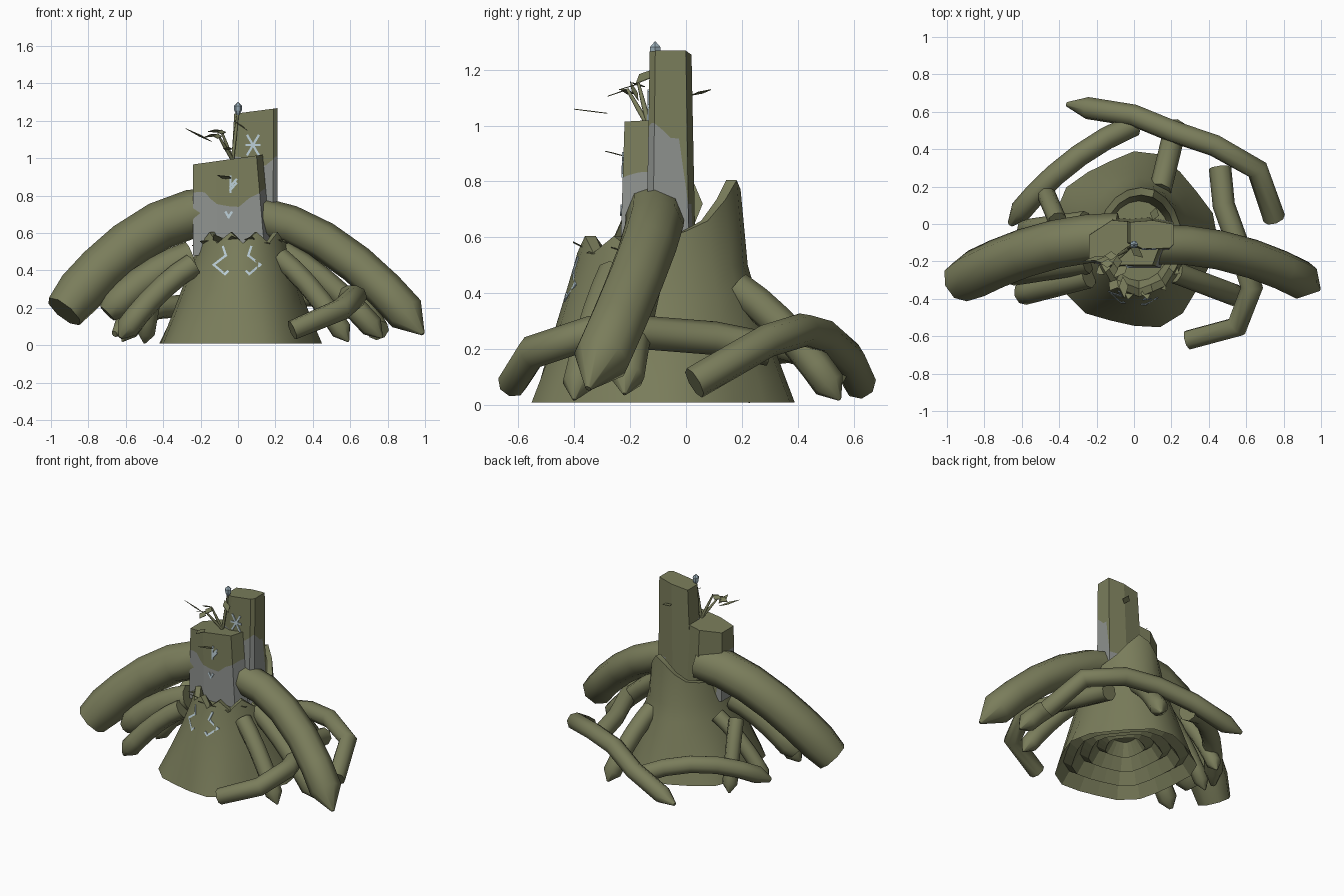
import bpy, bmesh, math, random
from mathutils import Vector

random.seed(4)
if "Cube" in bpy.data.objects:
    bpy.data.objects.remove(bpy.data.objects["Cube"])


def material(name, rgb):
    m = bpy.data.materials.new(name)
    m.use_nodes = True
    m.diffuse_color = (*rgb, 1)
    m.node_tree.nodes["Principled BSDF"].inputs["Base Color"].default_value = (*rgb, 1)
    return m


BARK = material("mossy bark", (.195, .205, .105))
STONE = material("grey stone", (.27, .285, .27))
RUNE = material("pale blue rune", (.5, .62, .68))
GEM = material("blue gem", (.33, .43, .49))


def activate(obj):
    bpy.ops.object.select_all(action='DESELECT')
    obj.select_set(True)
    bpy.context.view_layer.objects.active = obj


def smooth(obj, angle):
    activate(obj)
    bpy.ops.object.shade_smooth_by_angle(angle=math.radians(angle))


def loft(name, rings, mats, open_bottom=False):
    """Skin equal-length closed rings; row i of faces takes material i, or the last one."""
    bm = bmesh.new()
    rows = [[bm.verts.new(p) for p in ring] for ring in rings]
    n = len(rows[0])
    for i, (low, high) in enumerate(zip(rows, rows[1:])):
        for j in range(n):
            k = (j + 1) % n
            f = bm.faces.new((low[j], low[k], high[k], high[j]))
            f.material_index = min(i, len(mats) - 1)
    bm.faces.new(rows[-1]).material_index = len(mats) - 1
    if not open_bottom:
        bm.faces.new(rows[0][::-1])
        bmesh.ops.recalc_face_normals(bm, faces=bm.faces)
    me = bpy.data.meshes.new(name)
    bm.to_mesh(me)
    bm.free()
    obj = bpy.data.objects.new(name, me)
    bpy.context.collection.objects.link(obj)
    for m in mats:
        me.materials.append(m)
    return obj


def tube(name, points, radius, tip):
    """Bevelled polyline through the points, narrowing at its last one."""
    cu = bpy.data.curves.new(name, 'CURVE')
    cu.dimensions = '3D'
    cu.bevel_depth, cu.bevel_resolution = radius, 2
    cu.use_fill_caps = True
    sp = cu.splines.new('POLY')
    sp.points.add(len(points) - 1)
    for sp_point, p in zip(sp.points, points):
        sp_point.co = (*p, 1)
    sp.points[-1].radius = tip
    obj = bpy.data.objects.new(name, cu)
    bpy.context.collection.objects.link(obj)
    activate(obj)
    bpy.ops.object.convert(target='MESH')
    obj = bpy.context.view_layer.objects.active
    obj.data.materials.clear()
    obj.data.materials.append(BARK)
    smooth(obj, 50)


def root(name, start, end, radius, bow=(0, 0, .04), tip=.1):
    """Arched root: a parabola from start to end, pushed out by bow in the middle."""
    a, b, bow = Vector(start), Vector(end), Vector(bow)
    ts = (0, .2, .4, .6, .77, .9, 1)
    tube(name, [a.lerp(b, t) + bow * 4 * t * (1 - t) for t in ts], radius, tip)


# Stump: flared trunk with a splintered rim
SIDES = 20


def flare(z):
    u = max(0, 1 - z / .6)
    return .225 + .21 * u ** 1.2, .285 + .185 * u ** 1.1


def stump_ring(z, k=1, at=None):
    """Ring with the girth found at height z(j), scaled by k, placed at height at."""
    ring = []
    for j in range(SIDES):
        a = math.tau * j / SIDES
        h = z(j) if callable(z) else z
        rx, ry = flare(h)
        w = k * (1 + .05 * math.sin(5 * a + 1) * max(0, 1 - h * 3))
        ring.append((.05 * h + w * rx * math.cos(a), w * ry * math.sin(a) - .09, at or h))
    return ring


def rim(j):
    if j > SIDES / 2:
        return .575 + .03 * (-1) ** j
    splinter = max(0, .15 - .06 * abs(j - 4.2))
    return .6 + .07 * math.sin(math.tau * j / SIDES) + splinter


outer = [stump_ring(z) for z in (.01, .1, .2, .3, .4, .5)]
smooth(loft("stump", outer + [stump_ring(rim), stump_ring(rim, .86), stump_ring(.52, .7)], [BARK], True), 38)

# Hollow underside: nested shallow shells
shells = [stump_ring(.01, 1 - .12 * i, .01 + .02 * i + .06 * (i % 2)) for i in range(8)]
loft("stump_hollow", [ring[::-1] for ring in shells], [BARK], True)

# Great arms and roots
root("right_arm", (-.08, -.07, .72), (-.93, -.31, .18), .13, (0, .06, .14), .85)
root("left_arm", (.1, -.11, .69), (.99, -.35, .06), .105, (0, .07, .125))
tube("back_root", [(.75, .03, .08), (.66, .29, .23), (.43, .42, .27), (.22, .49, .25),
                   (0, .58, .17), (-.25, .62, .08), (-.36, .64, .05)], .06, .2)
tube("left_loop_root", [(.46, .3, .2), (.48, .1, .24), (.57, -.15, .26), (.63, -.34, .26),
                        (.55, -.55, .19), (.29, -.62, .08)], .06, .9)
root("right_loop_root", (0, .53, .12), (-.66, 0, .06), .06, (-.03, .05, .12), .3)
root("front_left_root", (.22, -.26, .47), (.59, -.4, .02), .058)
root("left_root", (.24, -.13, .5), (.77, -.22, .04), .063)
root("back_left_root", (.14, .18, .42), (.23, .55, .02), .06)
root("front_right_root", (-.24, -.28, .43), (-.63, -.38, .04), .064, tip=.2)
root("right_root", (-.25, -.18, .47), (-.7, -.25, .17), .088, tip=.6)
root("right_back_root", (-.41, .02, .43), (-.5, .23, .01), .05)
root("right_low_root", (-.26, .02, .42), (-.62, -.03, .02), .05)


# Stone pillars with moss grown down to a wavy edge, widening downwards from a fixed anchor
def swell(value, z, anchor, top):
    return anchor + (value - anchor) * (1 + .25 * (top - z))


def pillar(name, outline, anchor, top, lean, edge):
    pts = []
    for a, b in zip(outline, outline[1:] + outline[:1]):
        pts += [Vector(a).lerp(Vector(b), t / 4) for t in range(4)]
    heights = [lambda p: .48, lambda p: edge(p.x, p.y), lambda p: top + lean * p.x]
    rings = [[(swell(p.x, h(p), anchor[0], top), swell(p.y, h(p), anchor[1], top), h(p)) for p in pts]
             for h in heights]
    loft(name, rings, [STONE, BARK])


def short_edge(x, y):
    return .5 if y > -.05 else .78 + .045 * math.cos(17 * x + 4) + .01 * math.sin(60 * x)


def tall_edge(x, y):
    if y > -.05 and x < .15:
        return .5
    return .72 if y > -.01 else .98 + .03 * math.sin(40 * y + 30 * x)


pillar("short_pillar", [(-.24, -.19), (-.12, -.22), (.1, -.22), (.135, -.13), (.11, 0), (-.12, .02), (-.24, -.06)],
       (-.24, -.09), 1, .14, short_edge)
pillar("tall_pillar", [(-.02, -.1), (.04, -.13), (.19, -.13), (.21, -.11), (.21, 0), (.1, .02), (-.02, .01)],
       (.21, -.06), 1.24, .13, tall_edge)


# Runes: thin raised strokes following each surface
def stump_front(x, z):
    rx, ry = flare(z)
    return -.09 - .99 * ry * math.sqrt(1 - ((x - .05 * z) / rx) ** 2)


def rune(name, path, surface):
    for a, b in zip(path, path[1:]):
        a, b = Vector(a), Vector(b)
        d = (b - a).normalized() * .006
        side = Vector((-d.y, d.x))
        quad = [a - d + side, a - d - side, b + d - side, b + d + side]
        loft(name, [[(q.x, surface(q.x, q.y) + o, q.y) for q in quad] for o in (-.005, .004)], [RUNE])


def short_face(x, z):
    return swell(-.22, z, -.09, 1)


def tall_face(x, z):
    return swell(-.13, z, -.06, 1.24)


for turn in range(3):
    angle = turn * math.pi / 3
    arm = Vector((math.cos(angle), math.sin(angle))) * (.058 if turn else .035)
    centre = Vector((.08, 1.07))
    rune("star_rune", [centre - arm, centre + arm], tall_face)
rune("branch_rune", [(-.04, .9), (-.04, .82)], short_face)
for z in (.83, .85):
    rune("branch_rune", [(-.04, z), (-.01, z + .035)], short_face)
rune("tick_rune", [(-.065, .71), (-.05, .685), (-.035, .71)], short_face)
for s in (-1, 1):
    steps = zip((-.01, -.025, .04, -.02, -.035), (.525, .48, .43, .38, .395))
    rune("zigzag_rune", [(s * (.085 + x) - .005, z) for x, z in steps], stump_front)

# Twigs with the gem on top
ENDS = [Vector(e) for e in ((0, -.11, 1.25), (-.11, -.21, 1.13), (-.09, -.17, 1.15))]
for end in ENDS:
    foot = Vector((-.03, -.13, .99))
    tube("twig", [foot, foot.lerp(end, .5), end], .009, .6)
hexagon = [Vector((math.cos(a), math.sin(a), 0)) for a in (i * math.pi / 3 for i in range(6))]
loft("gem", [[Vector((0, -.11, z)) + r * c for c in hexagon]
             for r, z in ((.008, 1.23), (.02, 1.255), (.022, 1.28), (.002, 1.3))], [GEM])


# Leaves: thin diamonds
def leaf(base, direction, width=.025):
    b, d = Vector(base), Vector(direction)
    side = d.cross(Vector((0, .3, 1))).normalized() * width
    mid = b + d * .45
    diamond = [b, mid + side, b + d, mid - side]
    loft("leaf", [diamond, [p - Vector((0, 0, .003)) for p in diamond]], [BARK])


leaf((-.14, -.17, 1.09), (-.14, -.03, .07), .012)
leaf((-.03, -.21, .89), (-.08, -.08, .02))
leaf((.1, .02, 1.11), (.02, .07, .02))
leaf((-.02, -.12, 1.2), (.07, -.06, -.05))
leaf((-.06, -.28, 1.045), (.01, -.12, .015))
for end in ENDS[1:]:
    for turn in range(2):
        a = math.pi + turn * 1.6
        leaf(end, (.07 * math.cos(a), .07 * math.sin(a), random.uniform(-.03, .03)))
for i in range(8):
    a = math.pi * (1 + (i + .5) / 8)
    out = Vector((math.cos(a), math.sin(a), 0))
    leaf((.02 + .2 * out.x, .25 * out.y - .09, .55), out * .07 + Vector((0, 0, random.uniform(-.02, .05))), .03)
